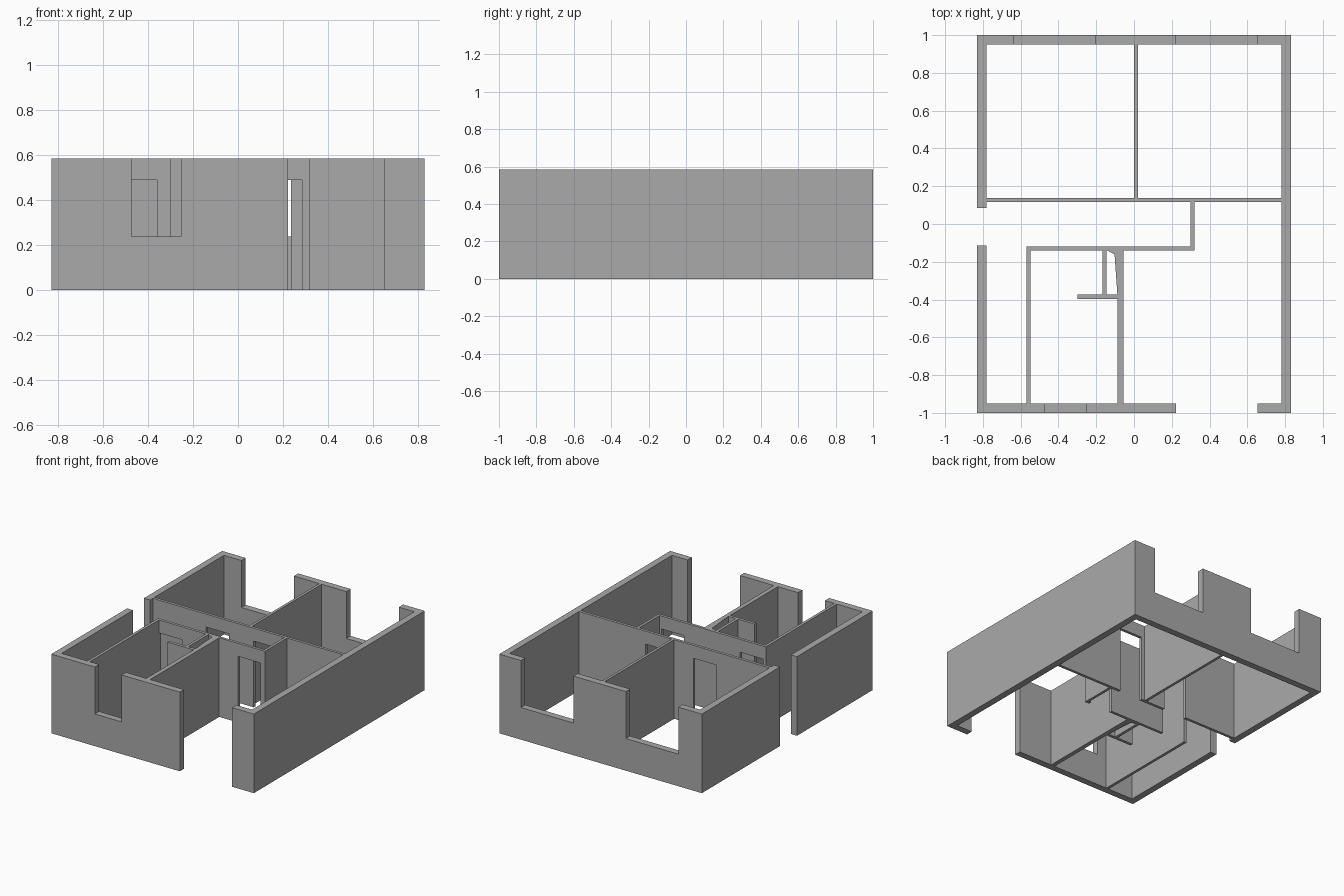
import bpy
import bmesh
from mathutils import Vector

if "Cube" in bpy.data.objects:
    bpy.data.objects.remove(bpy.data.objects["Cube"], do_unlink=True)

HEIGHT, DOOR, SILL = 0.586, 0.49, 0.238
HALF_X, HALF_Y = 0.83, 1.0
IN_X, IN_Y = 0.78, 0.95

plaster = bpy.data.materials.new("plain_grey")
plaster.use_nodes = True
grey = (0.4, 0.4, 0.4, 1)
plaster.diffuse_color = grey
plaster.node_tree.nodes["Principled BSDF"].inputs["Base Color"].default_value = grey


def prism(name, outline, offset):
    """Extrude a closed planar outline by an offset vector."""
    bm = bmesh.new()
    face = bm.faces.new([bm.verts.new(p) for p in outline])
    top = bmesh.ops.extrude_face_region(bm, geom=[face])["geom"]
    verts = [v for v in top if isinstance(v, bmesh.types.BMVert)]
    bmesh.ops.translate(bm, verts=verts, vec=Vector(offset))
    bmesh.ops.recalc_face_normals(bm, faces=bm.faces)
    mesh = bpy.data.meshes.new(name)
    bm.to_mesh(mesh)
    bm.free()
    mesh.materials.append(plaster)
    obj = bpy.data.objects.new(name, mesh)
    bpy.context.collection.objects.link(obj)
    return obj


def wall(name, axis, start, end, low, high, doors=(), windows=()):
    """Wall along an axis; doors cut up from the floor, windows down from the top."""
    profile = [(start, 0)]
    for a, b in doors:
        profile += [(a, 0), (a, DOOR), (b, DOOR), (b, 0)]
    profile += [(end, 0), (end, HEIGHT)]
    for a, b in reversed(windows):
        profile += [(b, HEIGHT), (b, SILL), (a, SILL), (a, HEIGHT)]
    profile.append((start, HEIGHT))
    if axis == "x":
        return prism(name, [(s, low, z) for s, z in profile], (0, high - low, 0))
    return prism(name, [(low, s, z) for s, z in profile], (high - low, 0, 0))


# Outer shell
wall("back_wall", "x", -HALF_X, HALF_X, IN_Y, HALF_Y,
     windows=[(-0.637, -0.207), (0.223, 0.653)])
wall("front_wall_right", "x", -HALF_X, 0.223, -HALF_Y, -IN_Y,
     windows=[(-0.473, -0.253)])
wall("front_wall_left", "x", 0.653, HALF_X, -HALF_Y, -IN_Y)
wall("left_wall", "y", -IN_Y, IN_Y, IN_X, HALF_X)
wall("right_wall_front", "y", -IN_Y, -0.113, -HALF_X, -IN_X)
wall("right_wall_back", "y", 0.085, IN_Y, -HALF_X, -IN_X)

# Back rooms
wall("hall_back_wall", "x", -IN_X, IN_X, 0.117, 0.138,
     doors=[(-0.345, -0.157), (0.047, 0.235)])
wall("back_room_divider", "y", 0.138, IN_Y, 0.0, 0.02)

# Hall and front room
wall("hall_front_wall", "x", -0.57, 0.32, -0.141, -0.12,
     doors=[(-0.547, -0.36), (0.1, 0.285)])
wall("hall_end_wall", "y", -0.12, 0.117, 0.3, 0.32)
wall("front_room_right_wall", "y", -IN_Y, -0.141, -0.57, -0.549)
wall("front_room_left_wall", "y", -IN_Y, -0.141, -0.087, -0.055)

# Small closet with its tapered lining
wall("closet_front_wall", "x", -0.3, -0.087, -0.396, -0.374)
wall("closet_side_wall", "y", -0.374, -0.141, -0.166, -0.145)
prism("closet_tapered_lining",
      [(-0.14, -0.141, 0), (-0.103, -0.16, 0), (-0.088, -0.374, 0), (-0.087, -0.141, 0)],
      (0, 0, HEIGHT))
